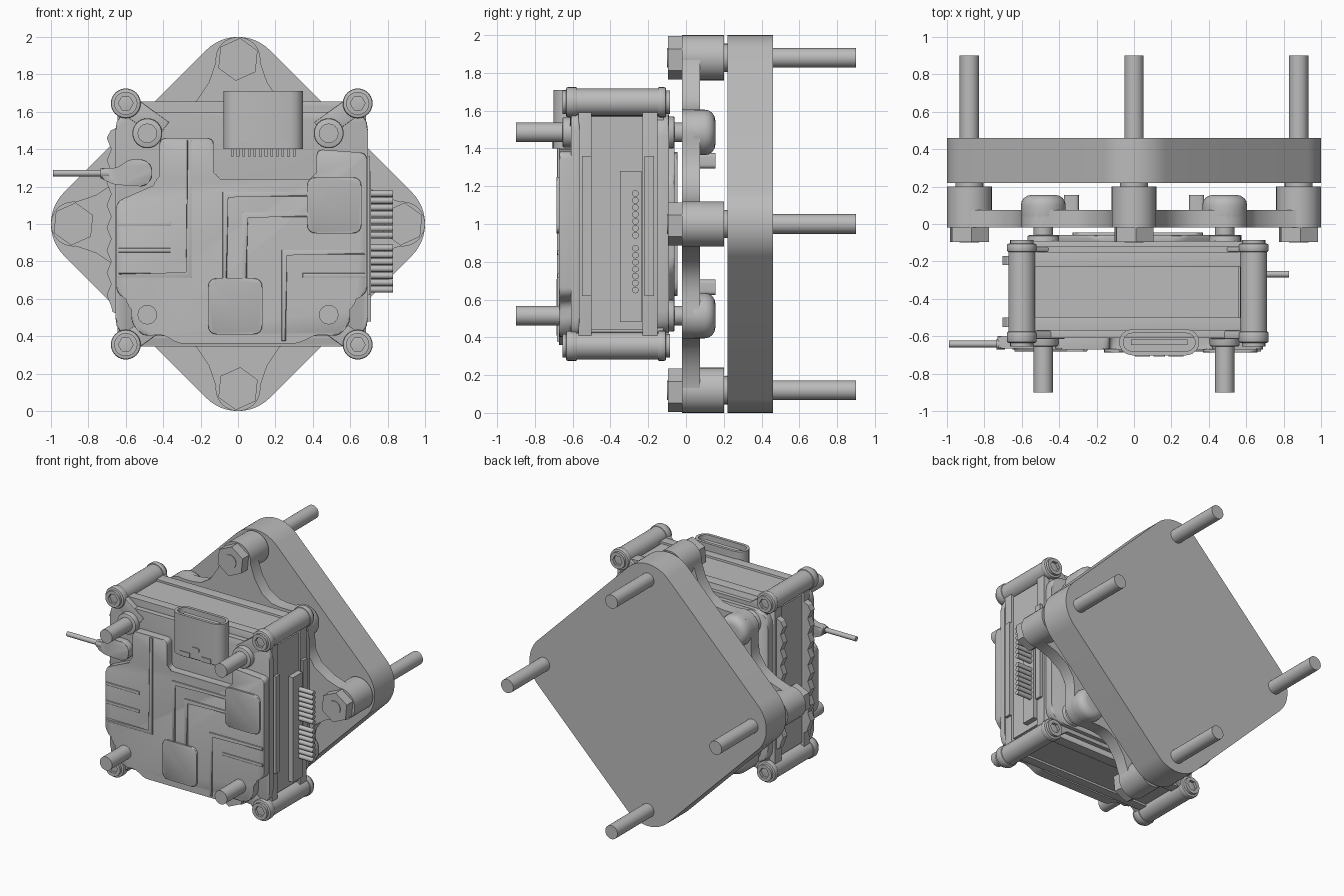
import bpy, bmesh
from math import sin, cos, pi, radians, hypot
from mathutils import Vector

old = bpy.data.objects.get("Cube")
if old:
    bpy.data.objects.remove(old, do_unlink=True)

GREY = (0.5, 0.5, 0.5, 1.0)
mat = bpy.data.materials.new("plain grey")
mat.use_nodes = True
mat.diffuse_color = GREY
mat.node_tree.nodes["Principled BSDF"].inputs["Base Color"].default_value = GREY


# --- outline helpers -------------------------------------------------------
def circle(u, v, r, n=24, start=0.0, sweep=2 * pi):
    return [(u + r * cos(start + sweep * i / n), v + r * sin(start + sweep * i / n)) for i in range(n)]


def rect(u0, u1, v0, v1):
    return [(u0, v0), (u1, v0), (u1, v1), (u0, v1)]


def fillet(pts, r, n=4):
    """Round every corner of a closed outline."""
    out = []
    for i, p in enumerate(pts):
        p = Vector(p)
        a, b = Vector(pts[i - 1]) - p, Vector(pts[(i + 1) % len(pts)]) - p
        d = min(r, a.length * 0.45, b.length * 0.45)
        s, e = p + a.normalized() * d, p + b.normalized() * d
        for k in range(n + 1):
            t = k / n
            out.append(tuple(s * (1 - t) ** 2 + p * 2 * t * (1 - t) + e * t * t))
    return out


def stroke(path, w):
    """Closed outline of constant width around an open path."""
    pts = [Vector(p) for p in path]
    left, right = [], []
    for i, p in enumerate(pts):
        d0 = (p - pts[i - 1]).normalized() if i else (pts[1] - p).normalized()
        d1 = (pts[i + 1] - p).normalized() if i < len(pts) - 1 else d0
        n0, n1 = Vector((-d0.y, d0.x)), Vector((-d1.y, d1.x))
        off = (n0 + n1) * (w / 2 / (1 + n0.dot(n1)))
        left.append(tuple(p + off))
        right.append(tuple(p - off))
    return left + right[::-1]


# --- solid helpers ---------------------------------------------------------
def place(u, v, t, axis):
    return {"y": (u, t, v), "x": (t, u, v), "z": (u, v, t)}[axis]


def finish(name, bm):
    bmesh.ops.recalc_face_normals(bm, faces=bm.faces)
    me = bpy.data.meshes.new(name)
    bm.to_mesh(me)
    bm.free()
    me.materials.append(mat)
    me.polygons.foreach_set("use_smooth", [True] * len(me.polygons))
    me.set_sharp_from_angle(angle=radians(32))
    ob = bpy.data.objects.new(name, me)
    bpy.context.scene.collection.objects.link(ob)
    return ob


def solid(name, pts, a, b, axis="y", bevel=0.0, seg=2):
    bm = bmesh.new()
    lo = [bm.verts.new(place(u, v, a, axis)) for u, v in pts]
    hi = [bm.verts.new(place(u, v, b, axis)) for u, v in pts]
    n = len(pts)
    caps = [bm.faces.new(lo), bm.faces.new(hi[::-1])]
    for i in range(n):
        j = (i + 1) % n
        bm.faces.new((lo[i], hi[i], hi[j], lo[j]))
    if bevel:
        rim = list({e for f in caps for e in f.edges})
        bmesh.ops.bevel(bm, geom=rim, offset=bevel, segments=seg, profile=0.5, affect="EDGES")
    return finish(name, bm)


def ring(name, outer, inner, a, b, axis="y"):
    bm = bmesh.new()
    loops = [[bm.verts.new(place(u, v, t, axis)) for u, v in pts]
             for pts, t in ((outer, a), (outer, b), (inner, b), (inner, a))]
    n = len(outer)
    for k in range(4):
        p, q = loops[k], loops[(k + 1) % 4]
        for i in range(n):
            j = (i + 1) % n
            bm.faces.new((p[i], p[j], q[j], q[i]))
    return finish(name, bm)


# --- rear plate, adapter frame and the four long bolts ----------------------
plate, frame = [], []
for k in range(4):
    a = k * pi / 2
    plate += circle(0.76 * cos(a), 1 + 0.76 * sin(a), 0.24, 16, a - pi / 4, pi / 2 * 16 / 15)
    quarter = circle(0.88, 0, 0.12, 10, -1.7, 3.4 * 10 / 9)
    quarter += [(0.76, 0.155), (0.66, 0.22), (0.61, 0.30), (0.60, 0.37)]
    quarter += circle(0.485, 0.485, 0.12, 8, -0.3, (pi / 2 + 0.6) * 8 / 7)
    quarter += [(0.37, 0.60), (0.30, 0.61), (0.22, 0.66), (0.155, 0.76)]
    frame += [(u * cos(a) - v * sin(a), 1 + u * sin(a) + v * cos(a)) for u, v in quarter]
solid("rear_plate", plate, 0.22, 0.46)
opening = [(u * 0.48 / hypot(u, v - 1), 1 + (v - 1) * 0.48 / hypot(u, v - 1)) for u, v in frame]
ring("adapter_frame", frame, opening, -0.02, 0.075)

for k in range(4):
    x, z = 0.88 * cos(k * pi / 2), 1 + 0.88 * sin(k * pi / 2)
    solid("corner_boss", circle(x, z, 0.12, 32), -0.02, 0.2)
    hexagon = [p for i in range(6) for p in [(x + 0.115 * sin(i * pi / 3 + 0.1), z + 0.115 * cos(i * pi / 3 + 0.1))]]
    solid("hex_nut", hexagon, -0.095, -0.02)
    solid("long_bolt", circle(x, z, 0.052), -0.1, 0.9)
    solid("bolt_spacer", circle(x, z, 0.075), 0.2, 0.22)

# --- four mounting screws that pass through the stack -----------------------
for sx in (-1, 1):
    for sz in (-1, 1):
        x, z = 0.485 * sx, 1 + 0.485 * sz
        solid("mount_screw", circle(x, z, 0.052), -0.9, 0.05)
        solid("round_head", circle(x, z, 0.12, 32), -0.01, 0.155, bevel=0.055, seg=4)
        solid("front_grommet", circle(x, z, 0.08), -0.655, -0.55, bevel=0.01)
        solid("back_grommet", circle(x, z, 0.085), -0.2, -0.06, bevel=0.01)
        bx, bz = 0.335 * sx, 1 + 0.335 * sz
        solid("frame_stop", fillet(rect(bx - 0.04, bx + 0.04, bz - 0.04, bz + 0.04), 0.02), -0.02, 0.155)

# --- corner posts with socket screws ----------------------------------------
CX = 0.02
for sx in (-1, 1):
    for sz in (-1, 1):
        x, z = CX + 0.62 * sx, 1 + 0.645 * sz
        solid("corner_post", circle(x, z, 0.072), -0.6, -0.13)
        for y0, y1 in ((-0.635, -0.575), (-0.15, -0.105)):
            solid("post_collar", circle(x, z, 0.08), y0, y1, bevel=0.01)
        rim = circle(x, z, 0.062)
        socket = []
        for i in range(24):
            t = 2 * pi * i / 24
            r = 0.04 * cos(pi / 6) / cos(t % (pi / 3) - pi / 6)
            socket.append((x + r * cos(t), z + r * sin(t)))
        ring("socket_screw_front", rim, socket, -0.655, -0.63)
        ring("socket_screw_back", rim, socket, -0.11, -0.085)
        # gusset from the post towards the cover
        gusset = stroke([(x, z), (CX + 0.42 * sx, 1 + 0.5 * sz)], 0.11)
        solid("front_gusset", gusset, -0.615, -0.57, bevel=0.008)
        solid("back_gusset", gusset, -0.15, -0.12, bevel=0.008)

# --- stack core, rails, side panels -----------------------------------------
solid("stack_core", rect(-0.6, 0.64, 0.39, 1.61), -0.57, -0.12)
for name, y0, y1 in (("front_rail", -0.57, -0.5), ("back_rail", -0.23, -0.15)):
    solid(name, fillet(rect(-0.645, 0.685, 0.345, 1.655), 0.05), y0, y1, bevel=0.008)
solid("upper_lower_panel", rect(-0.53, 0.56, 0.36, 1.64), -0.5, -0.23)
solid("side_panel", rect(-0.63, 0.67, 0.44, 1.57), -0.5, -0.23)

# boards with a scalloped left edge
edge = [(-0.6, 1.54), (-0.68, 1.5)]
edge += [(-0.69 - 0.012 * cos(i * pi / 2), 1.46 - i * 0.03) for i in range(31)]
edge += [(-0.67, 0.53), (-0.6, 0.5)]
for y in (-0.55, -0.22):
    solid("scalloped_board", edge, y, y + 0.05)
    solid("board_edge", rect(0.6, 0.705, 0.62, 1.36), y, y + 0.05)

# --- front cover --------------------------------------------------------------
solid("front_cover_base", fillet(rect(-0.655, 0.695, 0.4, 1.6), 0.1), -0.61, -0.565, bevel=0.01)
cover = [(-0.32, 0.36), (0.32, 0.36), (0.42, 0.41), (0.54, 0.4), (0.6, 0.47), (0.6, 0.58), (0.69, 0.63),
         (0.69, 1.38), (0.42, 1.4), (0.42, 1.24), (-0.13, 1.24), (-0.13, 1.46), (-0.42, 1.46),
         (-0.42, 1.22), (-0.65, 1.12), (-0.65, 0.63), (-0.57, 0.58), (-0.57, 0.47), (-0.51, 0.4), (-0.4, 0.41)]
solid("front_cover", fillet(cover, 0.035), -0.672, -0.6, bevel=0.012)
ribs = [[(-0.26, 1.45), (-0.26, 0.725), (-0.64, 0.725)],
        [(0.245, 0.375), (0.245, 0.85), (0.68, 0.85)],
        [(-0.64, 1.0), (-0.36, 1.0)], [(-0.64, 0.86), (-0.36, 0.86)], [(0.345, 0.725), (0.68, 0.725)],
        [(-0.07, 0.7), (-0.07, 1.16), (0.38, 1.16)], [(0.035, 0.7), (0.035, 1.05), (0.38, 1.05)]]
for path in ribs:
    solid("cover_rib", stroke(path, 0.024), -0.682, -0.665, bevel=0.006)
for x, z in ((0.515, 1.1), (-0.015, 0.56)):
    solid("cover_pad", fillet(rect(x - 0.145, x + 0.145, z - 0.15, z + 0.15), 0.05), -0.686, -0.665, bevel=0.006)

# --- back cover ---------------------------------------------------------------
solid("back_cover_base", fillet(rect(-0.63, 0.67, 0.42, 1.58), 0.12), -0.16, -0.09, bevel=0.01)
octagon = circle(CX, 1, 0.6, 8, pi / 8)
solid("back_cover_panel", fillet(octagon, 0.05), -0.1, -0.06, bevel=0.012)
solid("back_cover_step", fillet(rect(-0.33, 0.37, 0.62, 1.38), 0.08), -0.07, -0.045, bevel=0.008)

# --- charging socket ------------------------------------------------------------
UX, UY = 0.135, -0.632


def slot(half, r):
    return (circle(UX + half, UY, r, 8, -pi / 2, pi * 8 / 7)
            + circle(UX - half, UY, r, 8, pi / 2, pi * 8 / 7))


ring("socket_shell", slot(0.145, 0.07), slot(0.145, 0.048), 1.44, 1.71, "z")
solid("socket_base", slot(0.145, 0.07), 1.4, 1.45, "z")
solid("socket_tongue", rect(UX - 0.15, UX + 0.15, UY - 0.014, UY + 0.014), 1.44, 1.69, "z")
solid("shell_tab", fillet(rect(UX - 0.03, UX + 0.03, 1.46, 1.49), 0.012), -0.709, -0.69)
for s in (-1, 1):
    solid("shell_clip", rect(UX + s * 0.09 - 0.04, UX + s * 0.09 + 0.04, 1.4, 1.435), -0.709, -0.69)
for i in range(12):
    x = UX - 0.165 + i * 0.03
    solid("socket_pin", rect(x - 0.007, x + 0.007, 1.36, 1.41), -0.64, -0.6)

# --- antenna plug and cable -------------------------------------------------------
plug = [(-0.73, 1.24), (-0.66, 1.21), (-0.5, 1.2), (-0.46, 1.24), (-0.46, 1.31), (-0.5, 1.345), (-0.58, 1.345), (-0.65, 1.3), (-0.73, 1.3)]
solid("antenna_plug", fillet(plug, 0.02), -0.665, -0.6, bevel=0.01)
solid("antenna_cable", circle(-0.642, 1.272, 0.018, 16), -0.99, -0.6, "x")
solid("cable_collar", circle(-0.642, 1.272, 0.028, 16), -0.735, -0.69, "x")

# --- side connector with two rows of pins --------------------------------------------
solid("side_connector", rect(-0.35, -0.235, 0.48, 1.28), 0.6, 0.71, "x")
for start in (0.65, 0.94):
    for i in range(7):
        solid("connector_pin", circle(-0.268, start + i * 0.037, 0.0175, 12), 0.69, 0.83, "x")
